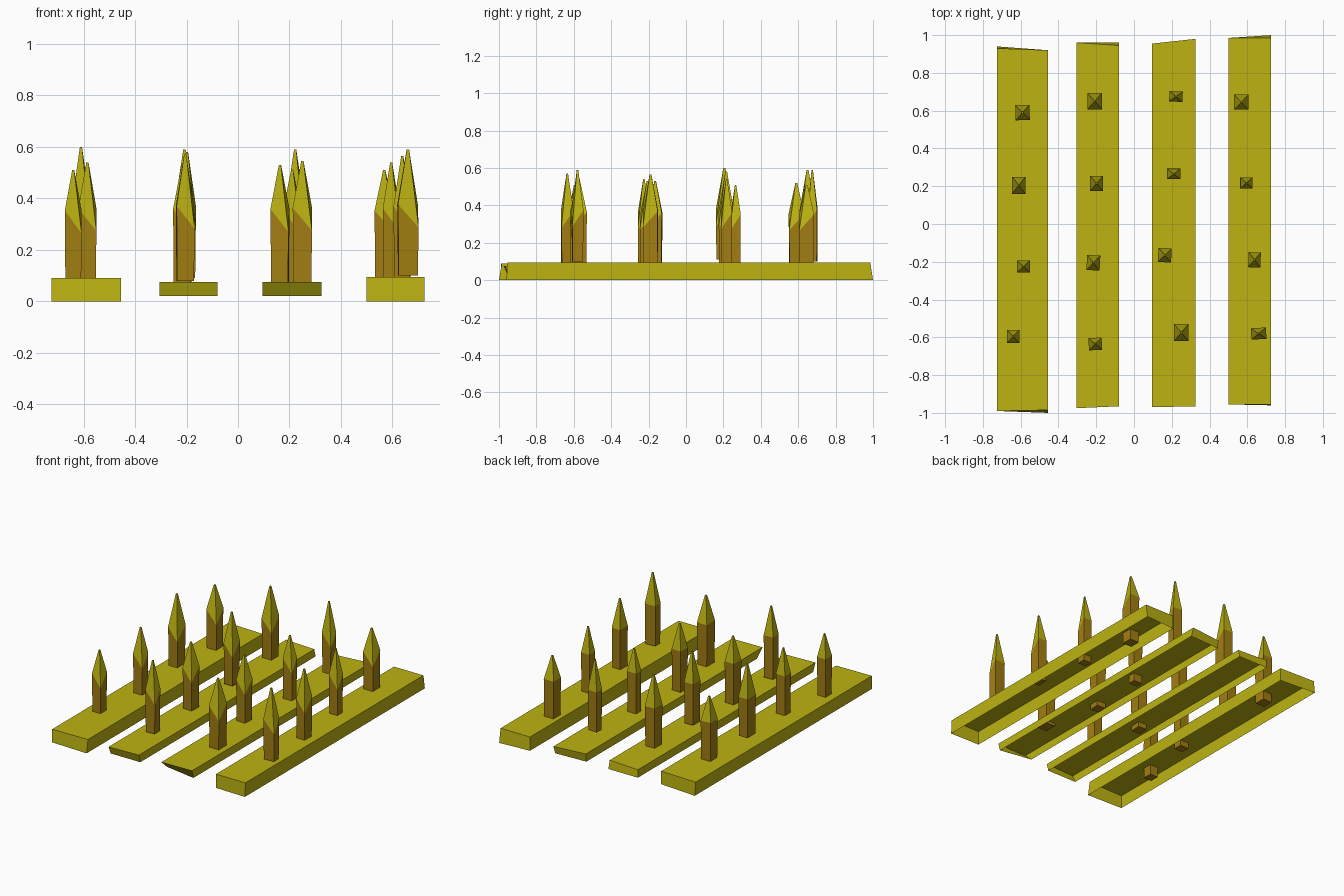
import bpy, bmesh, math
from mathutils import Matrix

cube = bpy.data.objects.get("Cube")
if cube:
    bpy.data.objects.remove(cube, do_unlink=True)


def material(name, rgb):
    m = bpy.data.materials.new(name)
    m.use_nodes = True
    m.diffuse_color = (*rgb, 1)
    m.node_tree.nodes["Principled BSDF"].inputs["Base Color"].default_value = (*rgb, 1)
    return m


pale_wood = material("pale_yellow_wood", (0.51, 0.45, 0.006))
dark_wood = material("brown_wood", (0.36, 0.21, 0.006))


def make_object(name, bm, mats):
    bmesh.ops.recalc_face_normals(bm, faces=bm.faces)
    mesh = bpy.data.meshes.new(name)
    bm.to_mesh(mesh)
    bm.free()
    for m in mats:
        mesh.materials.append(m)
    ob = bpy.data.objects.new(name, mesh)
    bpy.context.collection.objects.link(ob)
    return ob


def ring(bm, corners):
    return [bm.verts.new(c) for c in corners]


def bridge(bm, low, high, mat=0):
    for i in range(4):
        j = (i + 1) % 4
        f = bm.faces.new((low[i], low[j], high[j], high[i]))
        f.material_index = mat


def plank(name, x0, x1, z0, z1, top, bottom):
    """Shell open underneath; top/bottom give end y at front-left, front-right, back-right, back-left."""
    bm = bmesh.new()
    xs = (x0, x1, x1, x0)
    low = ring(bm, [(x, y, z0) for x, y in zip(xs, bottom)])
    high = ring(bm, [(x, y, z1) for x, y in zip(xs, top)])
    bridge(bm, low, high)
    bm.faces.new(high)
    make_object(name, bm, [pale_wood])


def stake(name, x, y, wx, wy, tip, turn):
    """Square post with a carved point whose cut runs lower on one corner."""
    bm = bmesh.new()
    base = tip - 0.49
    shoulder = 0.2 + 0.3 * tip
    signs = ((-1, -1), (1, -1), (1, 1), (-1, 1))

    def square(scale, zs):
        return ring(bm, [(sx * wx / 2 * scale, sy * wy / 2 * scale, z)
                         for (sx, sy), z in zip(signs, zs)])

    low = square(0.93, [base] * 4)
    mid = square(1.0, [shoulder, shoulder - 0.09, shoulder, shoulder])
    point = square(0.12, [tip] * 4)
    bm.faces.new(low[::-1]).material_index = 1
    bridge(bm, low, mid, 1)
    bridge(bm, mid, point, 0)
    bm.faces.new(point)
    bmesh.ops.transform(bm, verts=bm.verts, matrix=Matrix.Translation((x, y, 0))
                        @ Matrix.Rotation(math.radians(turn), 4, 'Z'))
    make_object(name, bm, [pale_wood, dark_wood])


# Four planks with unevenly sawn ends
plank("plank_1", -0.725, -0.455, 0, 0.09,
      (-0.99, -0.985, 0.92, 0.93), (-0.99, -1.0, 0.92, 0.94))
plank("plank_2", -0.305, -0.08, 0.02, 0.075,
      (-0.975, -0.965, 0.945, 0.96), (-0.95, -0.95, 0.96, 0.96))
plank("plank_3", 0.095, 0.325, 0.02, 0.075,
      (-0.97, -0.965, 0.98, 0.955), (-0.91, -0.95, 0.96, 0.95))
plank("plank_4", 0.5, 0.725, 0, 0.095,
      (-0.955, -0.955, 0.985, 0.985), (-0.955, -0.96, 1.0, 0.985))

# Stakes per plank: x, y, width, depth, tip height, turn
rows = [
    [(-0.59, 0.59, .075, .08, .52, 2), (-0.61, 0.205, .07, .09, .60, 0),
     (-0.585, -0.225, .07, .065, .54, 0), (-0.64, -0.595, .065, .07, .51, 0)],
    [(-0.208, 0.65, .075, .085, .59, 0), (-0.198, 0.215, .068, .08, .58, 0),
     (-0.215, -0.205, .07, .08, .53, -3), (-0.205, -0.635, .07, .065, .57, 3)],
    [(0.222, 0.675, .07, .055, .59, -3), (0.21, 0.265, .07, .055, .51, 0),
     (0.163, -0.165, .07, .075, .53, -3), (0.25, -0.575, .075, .09, .545, 0)],
    [(0.568, 0.645, .075, .08, .51, 0), (0.595, 0.217, .065, .06, .54, 0),
     (0.638, -0.19, .065, .08, .565, -2), (0.66, -0.58, .08, .06, .59, 3)],
]
for p, row in enumerate(rows, 1):
    for s, spec in enumerate(row, 1):
        stake(f"stake_{p}_{s}", *spec)
